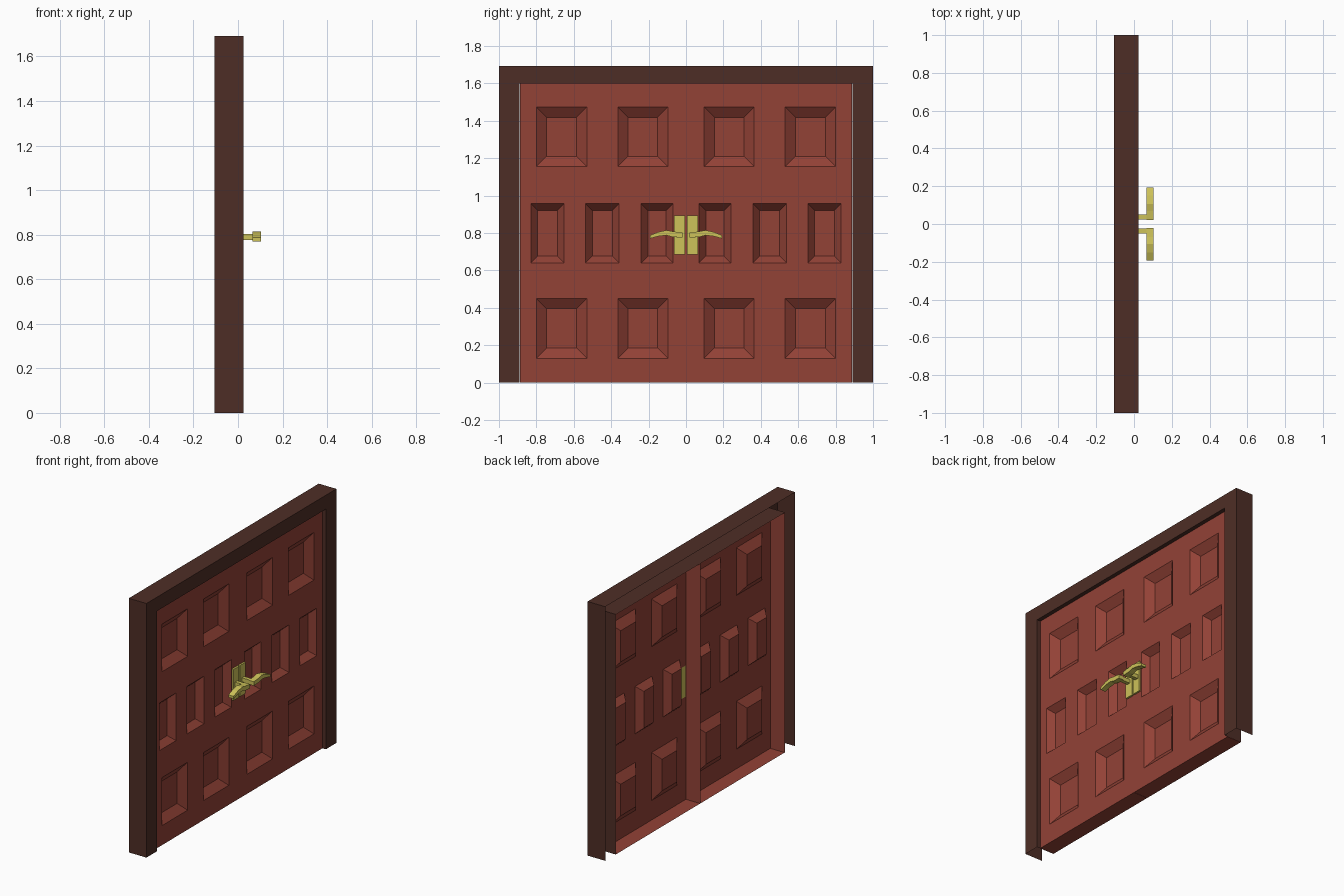
import bpy, bmesh

cube = bpy.data.objects.get("Cube")
if cube:
    bpy.data.objects.remove(cube, do_unlink=True)


def material(name, rgb):
    m = bpy.data.materials.new(name)
    m.use_nodes = True
    colour = (*rgb, 1)
    m.diffuse_color = colour
    m.node_tree.nodes["Principled BSDF"].inputs["Base Color"].default_value = colour
    return m


RED = material("red_wood", (0.29, 0.054, 0.037))
BROWN = material("dark_brown_wood", (0.076, 0.027, 0.019))
BRASS = material("brass", (0.61, 0.54, 0.10))

BACK, FACE, FRONT = -0.105, 0.0, 0.025
OPEN_Y, OPEN_Z = 0.89, 1.6      # doorway opening
OUT_Y, OUT_Z = 1.0, 1.693       # outside of the frame


def finish(bm, name, mat, flip=False):
    bmesh.ops.remove_doubles(bm, verts=bm.verts, dist=0.0005)
    if flip:
        bmesh.ops.reverse_faces(bm, faces=bm.faces)
    mesh = bpy.data.meshes.new(name)
    bm.to_mesh(mesh)
    bm.free()
    mesh.materials.append(mat)
    ob = bpy.data.objects.new(name, mesh)
    bpy.context.collection.objects.link(ob)
    return ob


def face(bm, pts):
    bm.faces.new([bm.verts.new(p) for p in pts])


def prism(name, profile, x0, x1, mat):
    """Extrude a (y, z) outline along x into a closed solid."""
    bm = bmesh.new()
    f = bm.faces.new([bm.verts.new((x0, y, z)) for y, z in profile])
    ext = bmesh.ops.extrude_face_region(bm, geom=[f])
    moved = [v for v in ext["geom"] if isinstance(v, bmesh.types.BMVert)]
    bmesh.ops.translate(bm, verts=moved, vec=(x1 - x0, 0, 0))
    bmesh.ops.recalc_face_normals(bm, faces=bm.faces)
    return finish(bm, name, mat)


def box(name, x, y, z, mat):
    outline = [(y[0], z[0]), (y[1], z[0]), (y[1], z[1]), (y[0], z[1])]
    return prism(name, outline, x[0], x[1], mat)


# Door frame: hollow casing, open at the back and underneath
bm = bmesh.new()
outer = [(-OUT_Y, 0), (-OUT_Y, OUT_Z), (OUT_Y, OUT_Z), (OUT_Y, 0)]
inner = [(-OPEN_Y, 0), (-OPEN_Y, OPEN_Z), (OPEN_Y, OPEN_Z), (OPEN_Y, 0)]
for i in range(3):
    a, b, c, d = outer[i], outer[i + 1], inner[i + 1], inner[i]
    face(bm, [(FRONT, *p) for p in (d, c, b, a)])
    face(bm, [(FRONT, *a), (FRONT, *b), (BACK, *b), (BACK, *a)])
    face(bm, [(BACK, *d), (BACK, *c), (FRONT, *c), (FRONT, *d)])
finish(bm, "door_frame", BROWN)

# Panel rows: bottom z, top z, bevel width, panel spans across one door
ROWS = [
    (0.13, 0.45, 0.055, [(0.097, 0.364), (0.53, 0.80)]),
    (0.64, 0.957, 0.036, [(0.07, 0.24), (0.358, 0.537), (0.652, 0.829)]),
    (1.155, 1.473, 0.055, [(0.097, 0.364), (0.53, 0.80)]),
]
DEPTH = 0.04


def rect(y0, y1, z0, z1, x):
    return [(x, y0, z0), (x, y1, z0), (x, y1, z1), (x, y0, z1)]


def build_door(name, side):
    bm = bmesh.new()
    y_in, y_out, top = 0.001, OPEN_Y - 0.002, OPEN_Z - 0.002

    def flat(y0, y1, z0, z1):
        face(bm, rect(y0, y1, z0, z1, FACE))

    z_prev = 0.0
    for z0, z1, bevel, spans in ROWS:
        flat(y_in, y_out, z_prev, z0)
        y_prev = y_in
        for y0, y1 in spans:
            flat(y_prev, y0, z0, z1)
            rim = rect(y0, y1, z0, z1, FACE)
            floor = rect(y0 + bevel, y1 - bevel, z0 + bevel, z1 - bevel, -DEPTH)
            face(bm, floor)
            for i in range(4):
                j = (i + 1) % 4
                face(bm, [rim[i], rim[j], floor[j], floor[i]])
            y_prev = y1
        flat(y_prev, y_out, z0, z1)
        z_prev = z1
    flat(y_in, y_out, z_prev, top)

    # Edge walls running back from the face
    near, far = rect(y_in, y_out, 0, top, FACE), rect(y_in, y_out, 0, top, BACK)
    for i in range(4):
        j = (i + 1) % 4
        face(bm, [near[j], near[i], far[i], far[j]])
    for v in bm.verts:
        v.co.y *= side
    finish(bm, name, RED, flip=side < 0)


# Lever outline: gentle arch drooping toward the tip
LEVER = [(0.02, 0.803), (0.07, 0.808), (0.105, 0.815), (0.15, 0.805), (0.193, 0.787),
         (0.193, 0.77), (0.15, 0.782), (0.105, 0.788), (0.07, 0.778), (0.02, 0.776)]

for label, side in (("left", 1), ("right", -1)):
    build_door(label + "_door", side)
    box(label + "_handle_plate", (FACE, 0.012), (side * 0.005, side * 0.064),
        (0.685, 0.893), BRASS)
    box(label + "_handle_stem", (0.012, 0.068), (side * 0.025, side * 0.05),
        (0.776, 0.803), BRASS)
    prism(label + "_handle_lever", [(side * y, z) for y, z in LEVER], 0.065, 0.103, BRASS)
